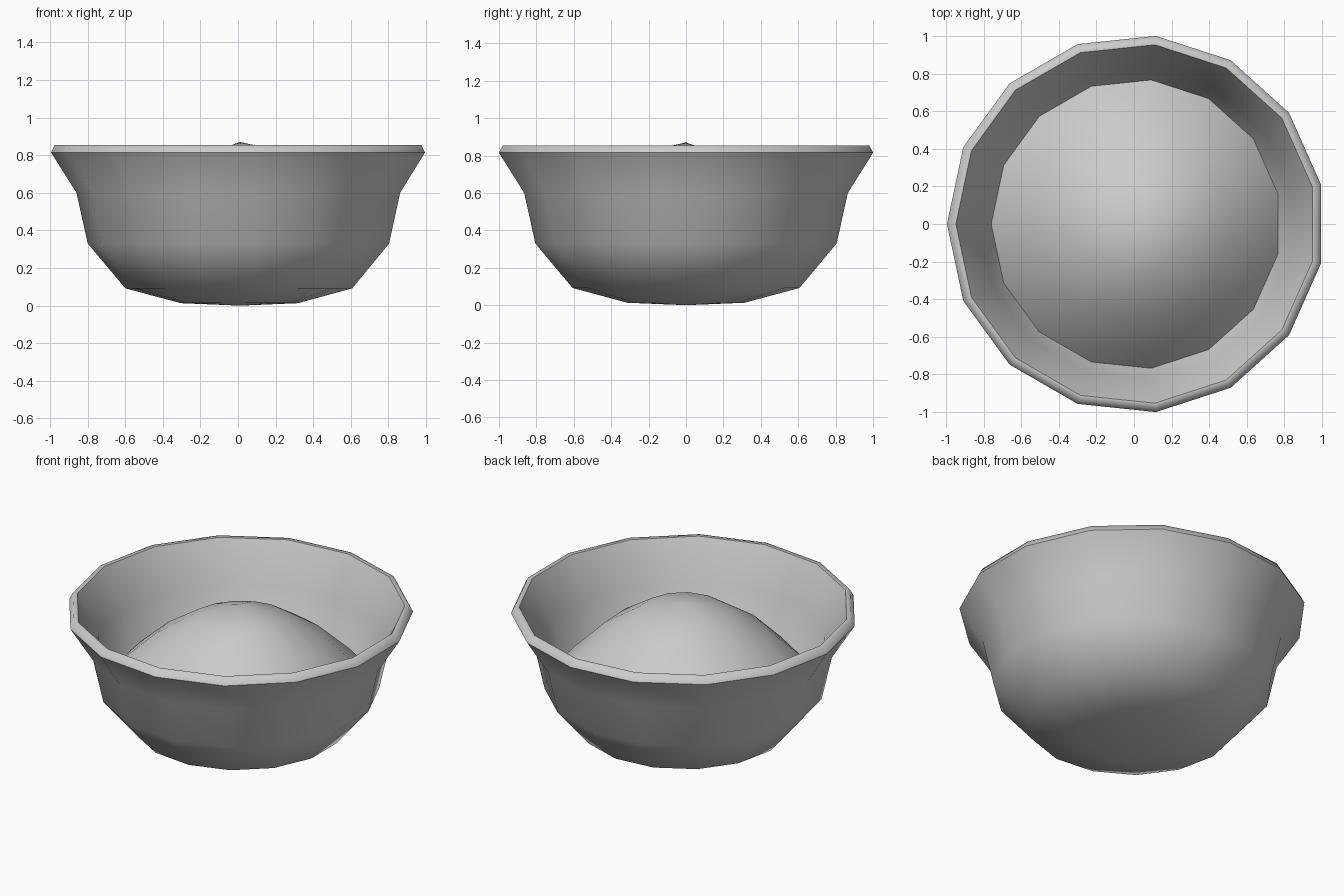
import bpy, bmesh, math

if "Cube" in bpy.data.objects:
    bpy.data.objects.remove(bpy.data.objects["Cube"])

SHIFT = 0.011  # an odd-sided ring is wider on one side, so recentre it


def revolve(name, sides, rings, height=None):
    """Spin a list of (radius, z) rings; radius 0 becomes a single pole."""
    bm = bmesh.new()
    loops = []
    for r, z in rings:
        if r == 0:
            loops.append([bm.verts.new((SHIFT, 0, z))])
            continue
        loop = []
        for i in range(sides):
            a = math.pi + math.tau * i / sides
            x, y = r * math.cos(a), r * math.sin(a)
            dz = height(x, y) if height else 0
            loop.append(bm.verts.new((x + SHIFT, y, z + dz)))
        loops.append(loop)
    for a, b in zip(loops, loops[1:]):
        for i in range(sides):
            j = (i + 1) % sides
            if len(a) == 1:
                bm.faces.new((a[0], b[j], b[i]))
            elif len(b) == 1:
                bm.faces.new((a[i], a[j], b[0]))
            else:
                bm.faces.new((a[i], a[j], b[j], b[i]))
    bmesh.ops.recalc_face_normals(bm, faces=bm.faces)
    mesh = bpy.data.meshes.new(name)
    bm.to_mesh(mesh)
    bm.free()
    ob = bpy.data.objects.new(name, mesh)
    bpy.context.collection.objects.link(ob)
    bpy.ops.object.select_all(action='DESELECT')
    ob.select_set(True)
    bpy.context.view_layer.objects.active = ob
    bpy.ops.object.shade_smooth_by_angle(angle=math.radians(50))
    return ob


# Bowl: outside from the base up, over the rim, then down the inside
bowl = revolve("bowl", 15, [
    (0, 0.0), (0.315, 0.013), (0.61, 0.092), (0.81, 0.33), (0.87, 0.60),
    (1.0055, 0.815), (0.985, 0.855), (0.958, 0.855),
    (0.832, 0.615), (0.765, 0.35), (0.58, 0.135), (0.305, 0.055), (0, 0.04)])

# Soften the outer edge of the rim so it reads as one rounded lip
for e in bowl.data.edges:
    ends = [bowl.data.vertices[v].co for v in e.vertices]
    if all(p.z > 0.85 and math.hypot(p.x - SHIFT, p.y) > 0.97 for p in ends):
        e.use_edge_sharp = False


# Heaped contents: a low dome leaning slightly to the front right
def lean(x, y):
    r = math.hypot(x, y)
    return 0.14 * (x - y) / math.sqrt(2) * max(0, 1 - r / 0.8)


revolve("heaped_contents", 15, [
    (0, 0.30), (0.72, 0.32), (0.79, 0.35), (0.70, 0.455),
    (0.50, 0.645), (0.28, 0.787), (0, 0.87)], lean)
